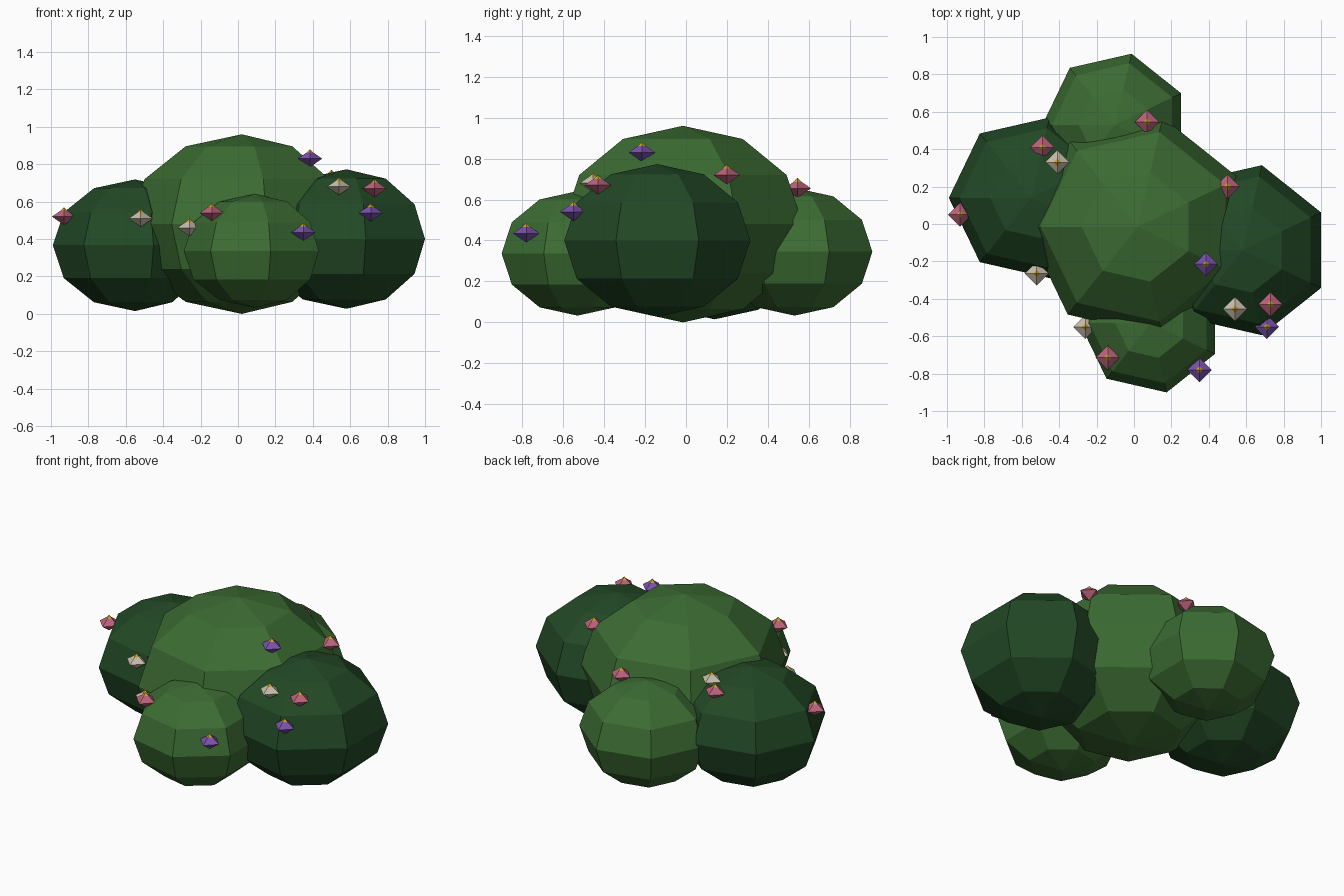
import bpy, bmesh, math
from mathutils import Matrix

if "Cube" in bpy.data.objects:
    bpy.data.objects.remove(bpy.data.objects["Cube"])


def material(name, rgb):
    m = bpy.data.materials.new(name)
    m.diffuse_color = (*rgb, 1)
    m.use_nodes = True
    m.node_tree.nodes["Principled BSDF"].inputs["Base Color"].default_value = m.diffuse_color
    return m


LEAF = material("leaf green", (0.045, 0.150, 0.033))
DARK = material("dark leaf green", (0.016, 0.066, 0.019))
PINK = material("pink", (0.50, 0.125, 0.20))
CREAM = material("cream", (0.58, 0.52, 0.41))
PURPLE = material("purple", (0.20, 0.085, 0.42))
YELLOW = material("yellow", (0.65, 0.38, 0.03))


def ball(name, centre, r, rz, mat, segments, rings):
    """Flat-shaded faceted ball with one equator corner pointing to -x."""
    bm = bmesh.new()
    bmesh.ops.create_uvsphere(bm, u_segments=segments, v_segments=rings, radius=1)
    corner = max(bm.verts, key=lambda v: math.hypot(v.co.x, v.co.y)).co
    turn = Matrix.Rotation(math.pi - math.atan2(corner.y, corner.x), 4, 'Z')
    bm.transform(Matrix.Translation(centre) @ Matrix.Diagonal((r, r, rz, 1)) @ turn)
    mesh = bpy.data.meshes.new(name)
    bm.to_mesh(mesh)
    bm.free()
    mesh.materials.append(mat)
    obj = bpy.data.objects.new(name, mesh)
    bpy.context.collection.objects.link(obj)
    return obj


# Foliage clumps: squashed seven-sided balls
for name, centre, r, mat in [
    ("middle_foliage", (0.02, -0.015, 0.48), 0.60, LEAF),
    ("right_foliage", (0.58, -0.14, 0.40), 0.466, DARK),
    ("left_foliage", (-0.55, 0.14, 0.367), 0.44, DARK),
    ("front_foliage", (0.09, -0.53, 0.337), 0.38, LEAF),
    ("back_foliage", (-0.10, 0.53, 0.345), 0.39, LEAF),
]:
    ball(name, centre, r, r * 0.8, mat, 7, 6)

# Flowers: eight-faced blossoms with a small yellow tip
flowers = [
    (PURPLE, (0.385, -0.215, 0.83)),
    (PURPLE, (0.71, -0.55, 0.54)),
    (PURPLE, (0.35, -0.78, 0.435)),
    (PINK, (0.50, 0.20, 0.72)),
    (PINK, (0.73, -0.43, 0.67)),
    (PINK, (-0.14, -0.715, 0.54)),
    (PINK, (-0.93, 0.05, 0.52)),
    (PINK, (-0.49, 0.41, 0.645)),
    (PINK, (0.07, 0.545, 0.655)),
    (CREAM, (0.54, -0.455, 0.68)),
    (CREAM, (-0.26, -0.55, 0.46)),
    (CREAM, (-0.52, -0.265, 0.51)),
    (CREAM, (-0.41, 0.33, 0.67)),
]
for i, (mat, (x, y, z)) in enumerate(flowers, 1):
    ball(f"flower_{i}", (x, y, z), 0.065, 0.045, mat, 4, 2)
    ball(f"flower_centre_{i}", (x, y, z + 0.025), 0.026, 0.026, YELLOW, 4, 2)
